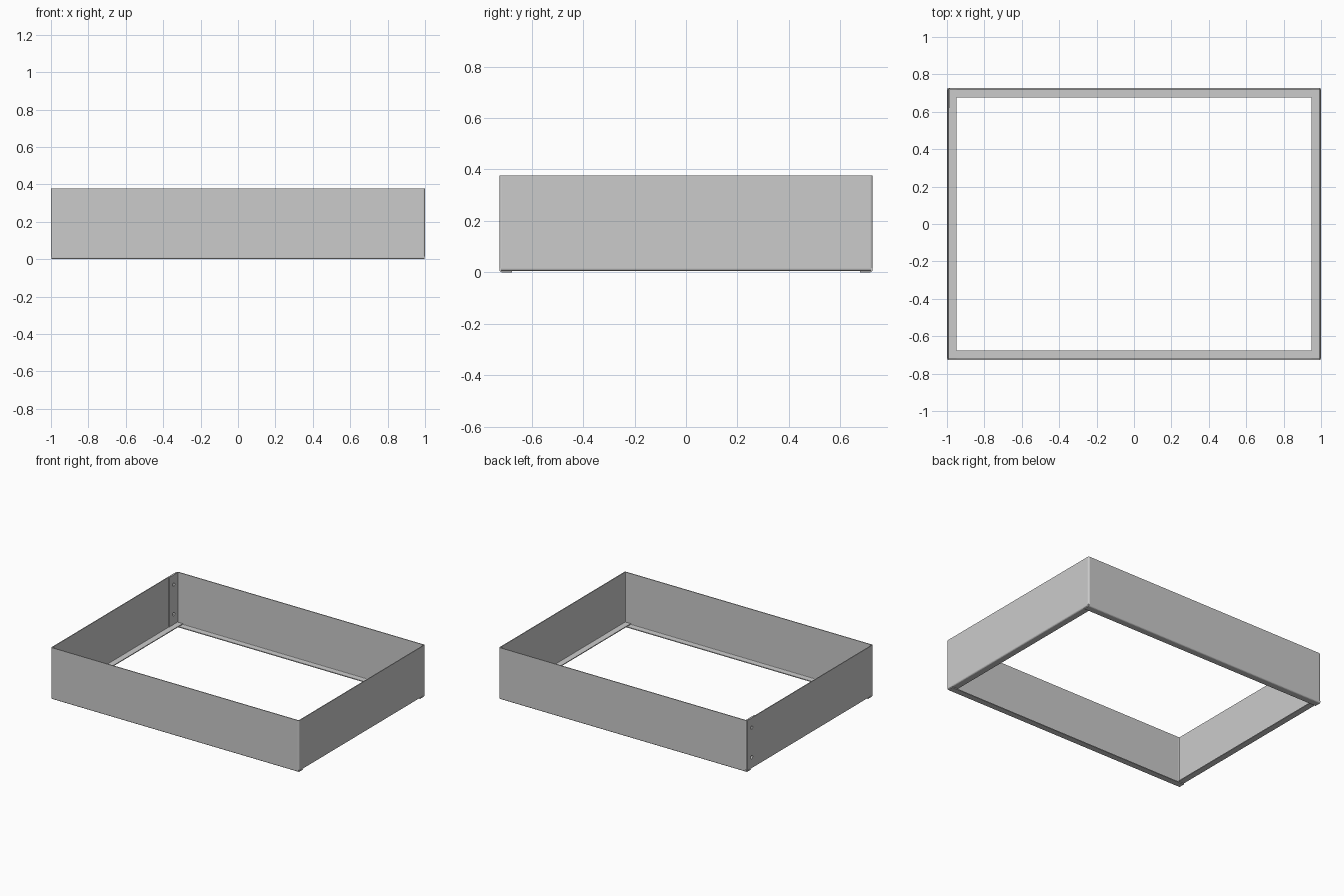
import bpy, math
from mathutils import Vector, Matrix

if "Cube" in bpy.data.objects:
    bpy.data.objects.remove(bpy.data.objects["Cube"])

X, Y, H = 1.0, 0.726, 0.377   # half length, half depth, height
T = 0.006                     # sheet thickness
R = 0.01                      # outer bend radius
LIP = 0.05                    # flange width


def round_path(pts, r, steps=4):
    """Replace the inner corners of a path with arcs."""
    pts = [Vector(p) for p in pts]
    out = [pts[0]]
    for a, b, c in zip(pts, pts[1:], pts[2:]):
        u, v = (a - b).normalized(), (c - b).normalized()
        centre = b + (u + v) * r
        for i in range(steps + 1):
            t = i / steps * math.pi / 2
            out.append(centre - v * r * math.cos(t) - u * r * math.sin(t))
    return out + [pts[-1]]


def sheet(name, path, sweep):
    """Sweep a path along a vector and thicken it inward."""
    verts = path + [p + Vector(sweep) for p in path]
    n = len(path)
    faces = [(i, i + 1, n + i + 1, n + i) for i in range(n - 1)]
    me = bpy.data.meshes.new(name)
    me.from_pydata(verts, [], faces)
    ob = bpy.data.objects.new(name, me)
    bpy.context.collection.objects.link(ob)
    mod = ob.modifiers.new("thickness", "SOLIDIFY")
    mod.thickness = T
    mod.offset = -1
    mod.use_even_offset = True
    return ob


# Folded wall strip, with the closing tab tucked inside the left wall
xt = -X + T + 0.001
z0 = R + T
wall = sheet("folded_wall", round_path(
    [(-X, Y - 0.007, z0), (-X, -Y, z0), (X, -Y, z0), (X, Y, z0),
     (xt, Y, z0), (xt, 0.62, z0)], R), (0, 0, H - z0))

# Bottom flanges: the front and back pair lies under the side pair
for name, turn, dist, half, z in (
        ("front_flange", 0, Y, X - 0.004, 0), ("right_flange", 90, X, Y - T, T),
        ("back_flange", 180, Y, X - 0.004, 0), ("left_flange", 270, X, Y - T, T)):
    prof = round_path([(-half, -dist, z0 + 0.0005), (-half, -dist, z),
                       (-half, -dist + LIP, z)], R - 0.0005)
    flange = sheet(name, prof, (2 * half, 0, 0))
    flange.data.transform(Matrix.Rotation(math.radians(turn), 4, "Z"))

# Two fastener holes through the left wall and tab
for i, z in enumerate((0.09, 0.305)):
    bpy.ops.mesh.primitive_cylinder_add(
        vertices=24, radius=0.012, depth=0.1,
        location=(-X, 0.67, z), rotation=(0, math.pi / 2, 0))
    cutter = bpy.context.object
    cutter.name = f"hole_cutter_{i + 1}"
    cutter.hide_render = True
    cutter.display_type = "WIRE"
    mod = wall.modifiers.new("hole", "BOOLEAN")
    mod.operation = "DIFFERENCE"
    mod.solver = "EXACT"
    mod.object = cutter
